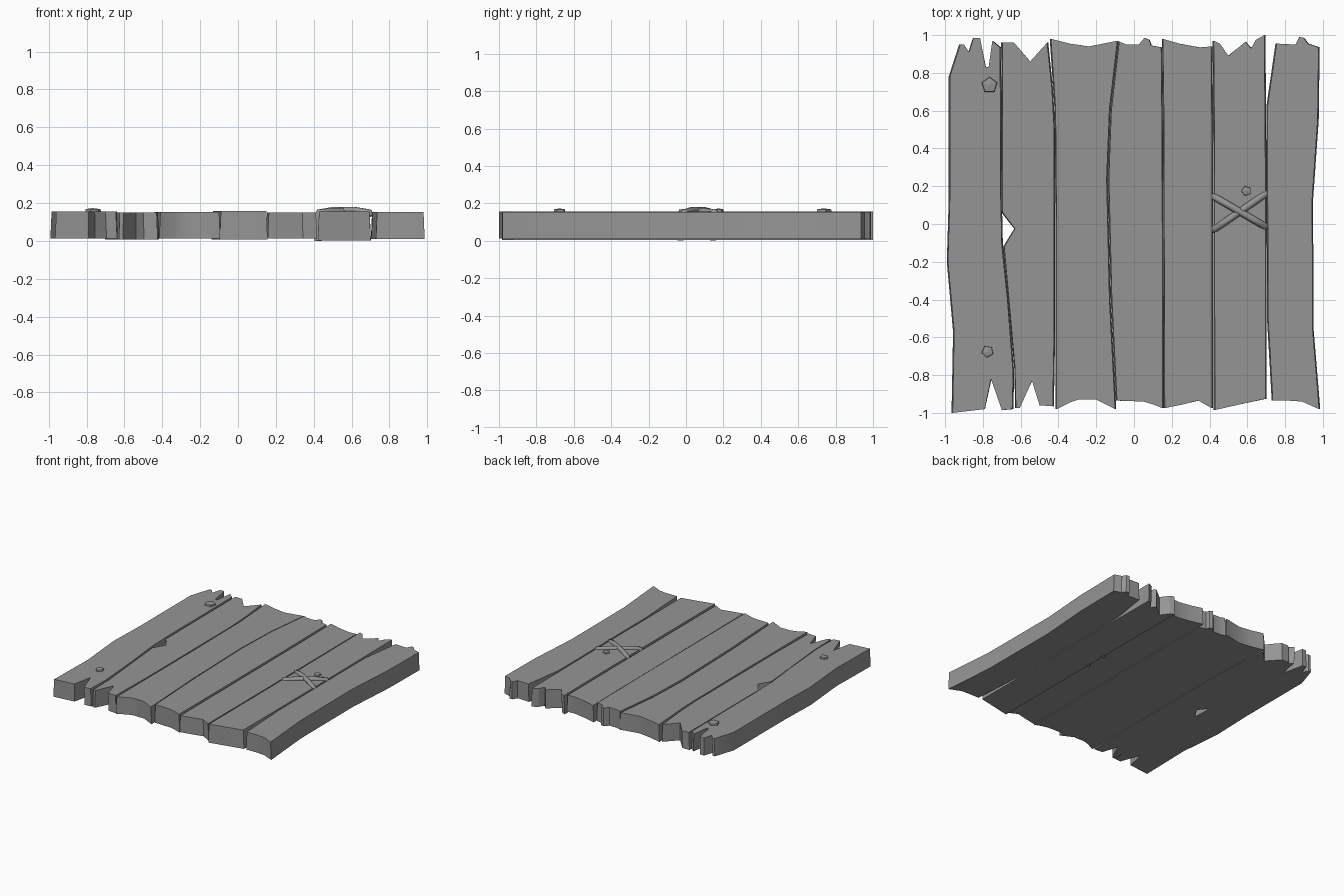
import bpy, bmesh, math

if "Cube" in bpy.data.objects:
    bpy.data.objects.remove(bpy.data.objects["Cube"])

# Dark grey shared by every part
GREY = bpy.data.materials.new("dark_grey")
GREY.diffuse_color = (0.3, 0.3, 0.3, 1)
GREY.use_nodes = True
GREY.node_tree.nodes["Principled BSDF"].inputs["Base Color"].default_value = GREY.diffuse_color


def finish(bm, name, angle=30):
    bmesh.ops.recalc_face_normals(bm, faces=bm.faces)
    me = bpy.data.meshes.new(name)
    bm.to_mesh(me)
    bm.free()
    me.materials.append(GREY)
    ob = bpy.data.objects.new(name, me)
    bpy.context.collection.objects.link(ob)
    bpy.ops.object.select_all(action='DESELECT')
    ob.select_set(True)
    bpy.context.view_layer.objects.active = ob
    if angle:
        bpy.ops.object.shade_smooth_by_angle(angle=math.radians(angle))
    return ob


def plank(name, z0, z1, pts):
    """Extrude a ragged outline; the underside flares slightly sideways."""
    cx = sum(p[0] for p in pts) / len(pts)
    bm = bmesh.new()
    top = [bm.verts.new((x, y, z1)) for x, y in pts]
    bot = [bm.verts.new((x + 0.006 * (1 if x > cx else -1) * min(1, abs(x - cx) / 0.1), y, z0))
           for x, y in pts]
    bm.faces.new(top)
    bm.faces.new(bot[::-1])
    n = len(pts)
    for i in range(n):
        j = (i + 1) % n
        bm.faces.new((bot[i], bot[j], top[j], top[i]))
    finish(bm, name)


# Seven planks, left to right, each outline counter-clockwise from its front left corner
plank("plank_1", 0.012, 0.155, [
    (-.96, -1), (-.79, -.98), (-.757, -.82), (-.70, -.985), (-.645, -.98), (-.64, -.79),
    (-.67, -.4), (-.70, -.11), (-.706, .15), (-.707, .6), (-.71, .935), (-.75, .97), (-.77, .83),
    (-.785, .83), (-.815, .985), (-.85, .985), (-.873, .91), (-.90, .95), (-.92, .95), (-.975, .78),
    (-.975, .13), (-.985, -.2), (-.952, -.57)])
plank("plank_2", 0.008, 0.15, [
    (-.625, -.975), (-.605, -.975), (-.58, -.92), (-.54, -.83), (-.5, -.96), (-.43, -.965),
    (-.423, -.55), (-.423, .5), (-.435, .72), (-.46, .96), (-.55, .86), (-.635, .96),
    (-.697, .96), (-.695, .06), (-.63, -.025), (-.687, -.12), (-.63, -.76)])
plank("plank_3", 0.012, 0.152, [
    (-.41, -.98), (-.34, -.945), (-.29, -.928), (-.20, -.93), (-.10, -.98), (-.13, -.4),
    (-.145, .24), (-.13, .61), (-.088, .97), (-.24, .94), (-.34, .955), (-.44, .98),
    (-.415, .61), (-.41, 0)])
plank("plank_4", 0.008, 0.157, [
    (-.09, -.935), (.05, -.94), (.1, -.955), (.15, -.975), (.15, -.3), (.149, .4), (.144, .935),
    (.09, .945), (.08, .975), (.055, .985), (.025, .95), (-.04, .95), (-.078, .965),
    (-.12, .6), (-.133, .24), (-.117, -.4)])
plank("plank_5", 0.014, 0.15, [
    (.163, -.975), (.26, -.955), (.34, -.935), (.412, -.975), (.412, .5), (.41, .94),
    (.345, .935), (.24, .955), (.153, .98), (.158, .6)])
plank("plank_6", 0.003, 0.155, [
    (.428, -.985), (.56, -.955), (.695, -.925), (.696, .2), (.69, 1), (.645, .975), (.62, .93),
    (.59, .965), (.50, .89), (.455, .955), (.422, .97), (.425, .6), (.427, 0)])
plank("plank_7", 0.01, 0.154, [
    (.735, -.935), (.82, -.935), (.89, -.94), (.98, -.98), (.945, -.55), (.943, .13), (.972, .55),
    (.977, .935), (.92, .955), (.90, .985), (.875, .99), (.855, .95), (.755, .955),
    (.708, .63), (.708, .13), (.71, -.5)])


# Pentagonal nail heads with a slightly raised, narrowed top
def nail(name, x, y, r, turn):
    bm = bmesh.new()
    bmesh.ops.create_cone(bm, cap_ends=True, segments=5, radius1=r, radius2=r * 0.85, depth=0.036)
    cap = max(bm.faces, key=lambda f: f.calc_center_median().z)
    peak = bmesh.ops.poke(bm, faces=[cap])['verts'][0]
    peak.co.z += 0.005
    c, s = math.cos(turn), math.sin(turn)
    for v in bm.verts:
        vx, vy = v.co.x, v.co.y
        v.co = (x + c * vx - s * vy, y + s * vx + c * vy, v.co.z + 0.15)
    finish(bm, name, 0)


nail("nail_back", -.765, .735, .048, 0.0)
nail("nail_front", -.775, -.675, .036, 0.5)
nail("nail_lashing", .595, .175, .03, 0.3)


# Crossed lashing: two arched ropes whose left ends pass down through the gap
def rope(name, y0, y1, lift):
    path = [(0, .0), (0, .13), (.03, .152), (.3, .16 + lift), (.7, .16 + lift), (.97, .152), (1, .13)]
    cu = bpy.data.curves.new(name, 'CURVE')
    cu.dimensions = '3D'
    cu.bevel_depth = 0.019
    cu.bevel_resolution = 1
    cu.use_fill_caps = True
    cu.materials.append(GREY)
    sp = cu.splines.new('POLY')
    sp.points.add(len(path) - 1)
    for p, (t, z) in zip(sp.points, path):
        p.co = (.423 + .275 * t, y0 + (y1 - y0) * t, z, 1)
    bpy.context.collection.objects.link(bpy.data.objects.new(name, cu))


rope("lashing_rope_1", .145, -.015, .003)
rope("lashing_rope_2", -.03, .16, -.003)
